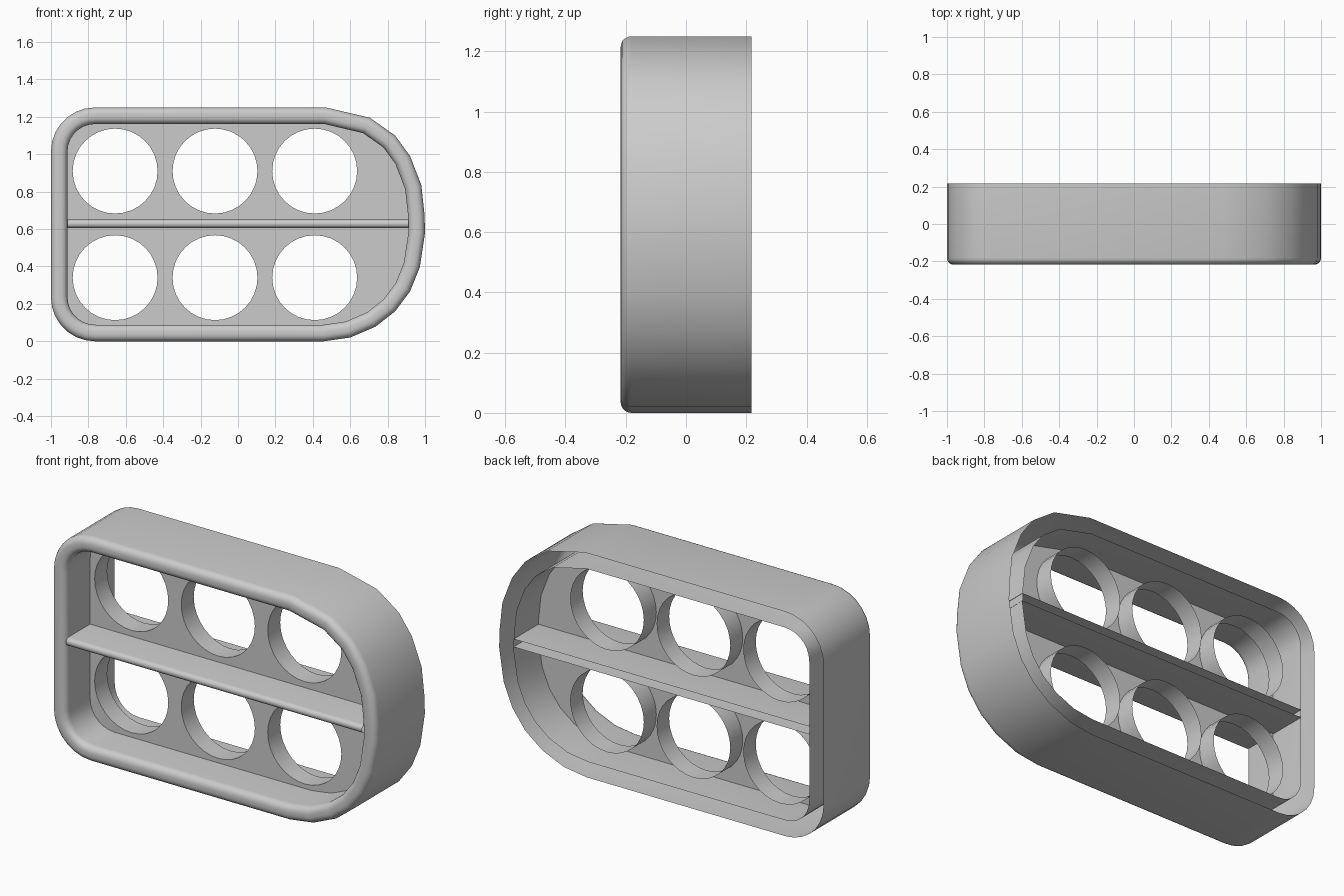
import bpy, bmesh, math
from mathutils import Vector

cube = bpy.data.objects.get("Cube")
if cube:
    bpy.data.objects.remove(cube, do_unlink=True)

HEIGHT, BACK, WALL, ROUND = 1.25, 0.217, 0.088, 0.036

grey = bpy.data.materials.new("plain grey")
grey.use_nodes = True
colour = (0.6, 0.6, 0.6, 1)
grey.diffuse_color = colour
grey.node_tree.nodes["Principled BSDF"].inputs["Base Color"].default_value = colour


def finish(name, bm, recalc=True):
    if recalc:
        bmesh.ops.recalc_face_normals(bm, faces=bm.faces[:])
    mesh = bpy.data.meshes.new(name)
    bm.to_mesh(mesh)
    bm.free()
    mesh.materials.append(grey)
    obj = bpy.data.objects.new(name, mesh)
    bpy.context.collection.objects.link(obj)
    bpy.ops.object.select_all(action="DESELECT")
    obj.select_set(True)
    bpy.context.view_layer.objects.active = obj
    bpy.ops.object.shade_smooth_by_angle(angle=math.radians(35))


def arc(cx, cz, r, start, end, steps):
    angles = [math.radians(start + (end - start) * i / steps) for i in range(steps + 1)]
    return [Vector((cx + r * math.cos(a), cz + r * math.sin(a))) for a in angles]


def inset(points, distance):
    """Move a closed counter-clockwise outline inward."""
    result = []
    for i, p in enumerate(points):
        a = (p - points[i - 1]).normalized()
        b = (points[(i + 1) % len(points)] - p).normalized()
        na, nb = Vector((-a.y, a.x)), Vector((-b.y, b.x))
        result.append(p + (na + nb) * distance / (1 + na.dot(nb)))
    return result


def bridge(bm, rings, closed=True):
    for lower, upper in zip(rings, rings[1:]):
        n = len(lower)
        for i in range(n if closed else n - 1):
            j = (i + 1) % n
            bm.faces.new((lower[i], lower[j], upper[j], upper[i]))


def add_ring(bm, points, y):
    return [bm.verts.new((p.x, y, p.y)) for p in points]


# Outline: rounded left corners, wide faceted bulge on the right
bulge = [(0.46, 0), (0.6, 0.02), (0.735, 0.078), (0.84, 0.16), (0.92, 0.267),
         (0.972, 0.395), (1, 0.58), (0.997, 0.68), (0.98, 0.835), (0.92, 0.99),
         (0.84, 1.10), (0.705, 1.195), (0.47, HEIGHT)]
R = 0.235
outline = (arc(R - 1, R, R, 180, 270, 7) + [Vector(p) for p in bulge]
           + arc(R - 1, HEIGHT - R, R, 90, 180, 7))
inner = inset(outline, WALL)

# Hollow frame, open at the back, with a rounded front lip
section = [Vector((0, BACK))]
section += arc(ROUND, ROUND - BACK, ROUND, 180, 270, 5)
section += arc(WALL - ROUND, ROUND - BACK, ROUND, 270, 360, 5)
section.append(Vector((WALL, BACK)))
bm = bmesh.new()
bridge(bm, [add_ring(bm, inset(outline, s.x), s.y) for s in section])
finish("frame", bm)

# Recessed plate with six round holes
holes = [arc(x, z, 0.227, 0, 348.75, 31)
         for x in (-0.657, -0.123, 0.41) for z in (0.34, 0.91)]
bm = bmesh.new()
for loop in [inner] + holes:
    ring = add_ring(bm, loop, 0)
    for i, v in enumerate(ring):
        bm.edges.new((ring[i - 1], v))
bmesh.ops.triangle_fill(bm, use_beauty=True, use_dissolve=False,
                        edges=bm.edges[:], normal=(0, -1, 0))
finish("holed_plate", bm, recalc=False)

# Short sleeves behind the holes
for k, loop in enumerate(holes):
    bm = bmesh.new()
    bridge(bm, [add_ring(bm, loop, y) for y in (0, 0.11)])
    finish(f"hole_sleeve_{k + 1}", bm)

# Middle divider: folded sheet with a rounded front edge, open at the back
r, mid = 0.022, 0.628
fold = [Vector((BACK, mid + r))] + arc(r - 0.212, mid, r, 90, 270, 8) + [Vector((BACK, mid - r))]
bm = bmesh.new()
bridge(bm, [[bm.verts.new((x, p.x, p.y)) for p in fold] for x in (WALL - 1, 1 - WALL)], closed=False)
finish("divider", bm)
